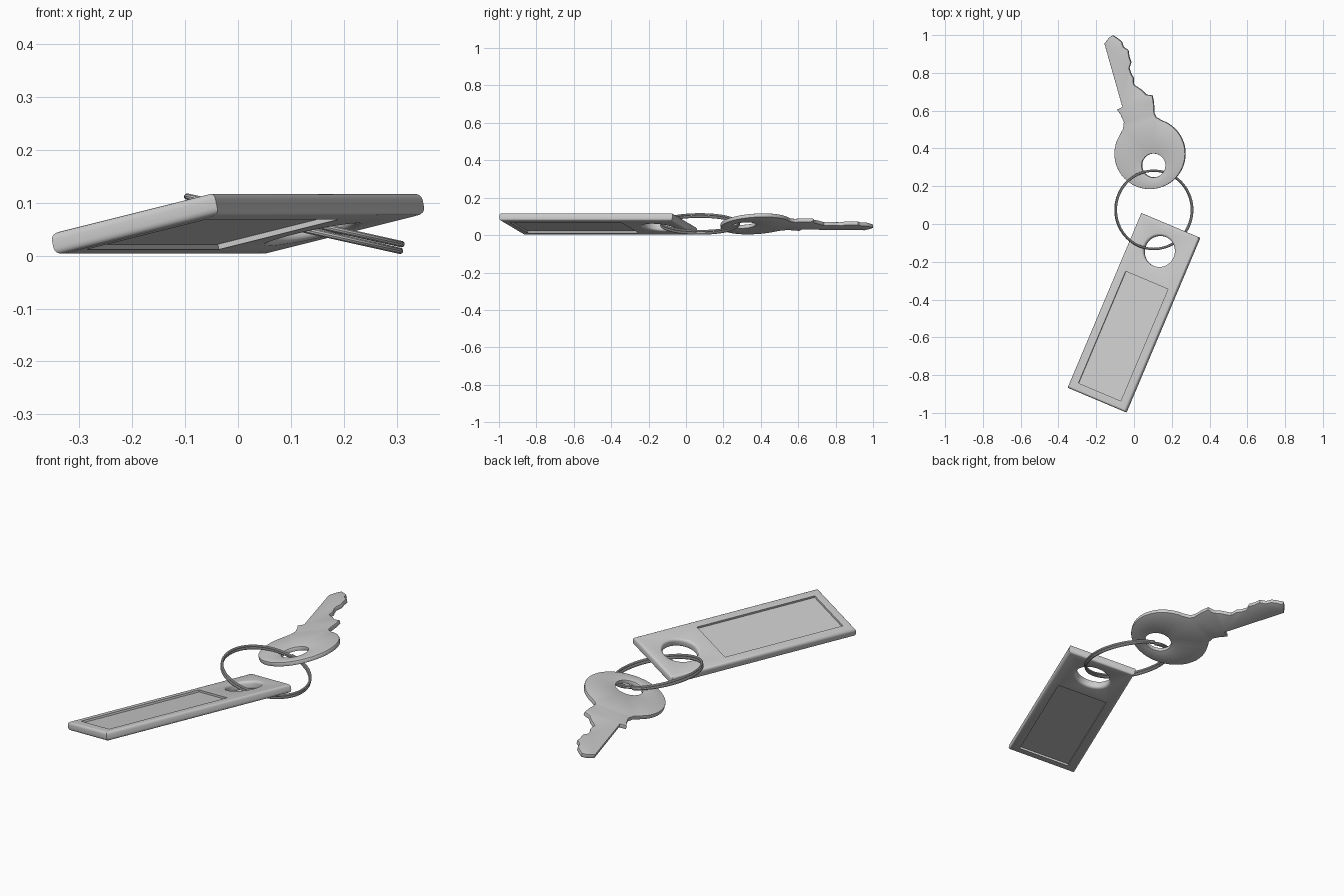
import bpy, bmesh
from math import sin, cos, pi, radians
from mathutils import Matrix, Vector

if "Cube" in bpy.data.objects:
    bpy.data.objects.remove(bpy.data.objects["Cube"])


def circle(cx, cy, r, a0, a1, n):
    return [(cx + r * cos(radians(a0 + (a1 - a0) * i / n)),
             cy + r * sin(radians(a0 + (a1 - a0) * i / n))) for i in range(n)]


def inset(pts, d):
    # mitred offset to the left of the loop direction (into the material)
    out = []
    for i, p in enumerate(pts):
        p = Vector(p)
        e1 = (p - Vector(pts[i - 1])).normalized()
        e2 = (Vector(pts[(i + 1) % len(pts)]) - p).normalized()
        n1, n2 = Vector((-e1.y, e1.x)), Vector((-e2.y, e2.x))
        out.append(p + (n1 + n2) * d / max(1 + n1.dot(n2), 0.5))
    return out


def plate(name, loops, half, matrix, seg=4):
    # flat plate: loops = [(points, edge radius)], outer CCW, holes CW
    bm = bmesh.new()
    caps = ([], [])
    for pts, r in loops:
        prof = [(0, -half), (0, half)]
        if r:
            q = [i * pi / 2 / seg for i in range(seg + 1)]
            low = [(r * (1 - sin(a)), -half + r * (1 - cos(a))) for a in q]
            prof = low + [(d, -z) for d, z in reversed(low)]
        rings = [[bm.verts.new((p[0], p[1], z)) for p in inset(pts, d)] for d, z in prof]
        n = len(pts)
        for a, b in zip(rings, rings[1:]):
            for i in range(n):
                j = (i + 1) % n
                bm.faces.new((a[i], a[j], b[j], b[i]))
        for cap, ring in zip(caps, (rings[0], rings[-1])):
            cap += [bm.edges.get((ring[i], ring[(i + 1) % n])) for i in range(n)]
    for cap, nz in zip(caps, (-1, 1)):
        bmesh.ops.triangle_fill(bm, use_beauty=True, edges=cap, normal=(0, 0, nz))
    bmesh.ops.recalc_face_normals(bm, faces=bm.faces[:])
    mesh = bpy.data.meshes.new(name)
    bm.to_mesh(mesh)
    bm.free()
    ob = bpy.data.objects.new(name, mesh)
    bpy.context.collection.objects.link(ob)
    mesh.transform(matrix)
    smooth(ob)
    return ob


def smooth(ob):
    bpy.ops.object.select_all(action='DESELECT')
    ob.select_set(True)
    bpy.context.view_layer.objects.active = ob
    bpy.ops.object.shade_smooth_by_angle(angle=radians(35))


def rect(x0, x1, y0, y1):
    return [(x0, y0), (x1, y0), (x1, y1), (x0, y1)]


# tag frame with rounded edges, ring hole and label window
tag_m = (Matrix.Translation((0, -0.47, 0.06)) @ Matrix.Rotation(radians(-22.9), 4, 'Z')
         @ Matrix.Rotation(radians(-13), 4, 'Y'))
window = rect(-0.125, 0.125, -0.457, 0.185)
plate("tag_frame", [(rect(-0.172, 0.172, -0.502, 0.502), 0.013),
                    (circle(0, 0.352, 0.083, 360, 0, 56), 0.013),
                    (window[::-1], 0)], 0.021, tag_m)

# recessed label panel seen from both sides
plate("label_panel", [(window, 0)], 0.011, tag_m)

# key: round bow, notched blade, tilted about the blade axis
key = circle(0.085, 0.372, 0.187, 150, 430, 56) + [
    (0.149, 0.547), (0.118, 0.565), (0.108, 0.585), (0.105, 0.64), (0.098, 0.68),
    (0.065, 0.685), (0.04, 0.71), (0.0, 0.737), (-0.003, 0.775), (-0.015, 0.795),
    (-0.025, 0.825), (-0.015, 0.855), (-0.025, 0.885), (-0.03, 0.92), (-0.055, 0.937),
    (-0.065, 0.965), (-0.085, 0.982), (-0.112, 0.999), (-0.13, 0.988), (-0.155, 0.955),
    (-0.06, 0.62), (-0.088, 0.605), (-0.07, 0.58), (-0.052, 0.54), (-0.056, 0.505)]
gx, gy = 0.244, 0.058
pivot = Vector((0.085, 0.372, 0.06))
key_m = Matrix(((1, 0, -gx, 0), (0, 1, -gy, 0),
                (gx, gy, 1, pivot.z - gx * pivot.x - gy * pivot.y), (0, 0, 0, 1)))
plate("key", [(key, 0.003), (circle(0.105, 0.31, 0.063, 360, 0, 40), 0.003)],
      0.010, key_m, seg=2)

# split ring: two stacked turns with a ramp between them
curve = bpy.data.curves.new("split_ring", 'CURVE')
curve.dimensions = '3D'
curve.bevel_depth = 0.0062
curve.bevel_resolution = 3
curve.use_fill_caps = True
steps = 192
spline = curve.splines.new('POLY')
spline.points.add(steps)
for i, p in enumerate(spline.points):
    t = 2 * i / steps
    a = pi / 2 + t * 2 * pi
    ramp = min(max((t - 0.8) / 0.4, 0), 1)
    z = 0.0065 * (2 * ramp * ramp * (3 - 2 * ramp) - 1)
    p.co = (0.207 * cos(a), 0.207 * sin(a), z, 1)
ring = bpy.data.objects.new("split_ring", curve)
bpy.context.collection.objects.link(ring)
ring.matrix_world = (Matrix.Translation((0.105, 0.075, 0.06))
                     @ Matrix.Rotation(radians(12.5), 4, 'Y'))
bpy.ops.object.select_all(action='DESELECT')
ring.select_set(True)
bpy.context.view_layer.objects.active = ring
bpy.ops.object.convert(target='MESH')
smooth(bpy.context.view_layer.objects.active)
